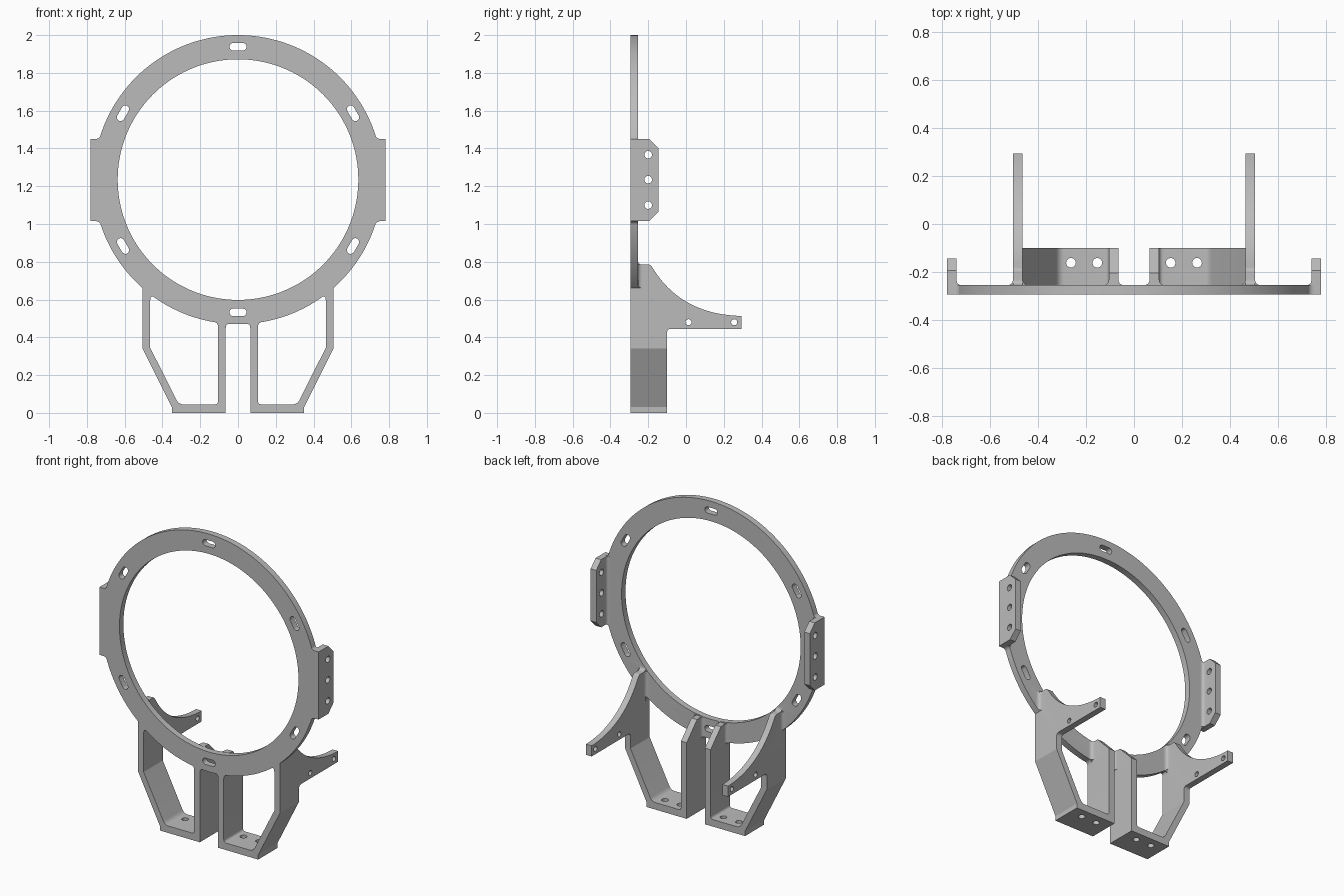
import bpy, bmesh
from math import sin, cos, pi, radians
from mathutils import Vector

cube = bpy.data.objects.get("Cube")
if cube:
    bpy.data.objects.remove(cube, do_unlink=True)

FRONT, PLATE, BACK = -0.295, -0.255, -0.10   # depth of front face, ring back, leg back
CZ, R_OUT, R_IN = 1.235, 0.765, 0.637        # ring centre height and radii

grey = bpy.data.materials.new("light_grey")
grey.use_nodes = True
grey.diffuse_color = (0.5, 0.5, 0.5, 1)
grey.node_tree.nodes["Principled BSDF"].inputs["Base Color"].default_value = (0.5, 0.5, 0.5, 1)


def prism(name, pts, axis, lo, hi, side=1):
    """Extrude a 2D outline along an axis; side=-1 mirrors it in x."""
    place = {"x": lambda p, d: (d, p[0], p[1]),
             "y": lambda p, d: (p[0], d, p[1]),
             "z": lambda p, d: (p[0], p[1], d)}[axis]
    bm = bmesh.new()
    rings = []
    for d in (lo, hi):
        ring = []
        for p in pts:
            x, y, z = place(p, d)
            ring.append(bm.verts.new((x * side, y, z)))
        rings.append(ring)
    a, b = rings
    bm.faces.new(a)
    bm.faces.new(b[::-1])
    for i in range(len(a)):
        j = (i + 1) % len(a)
        bm.faces.new((a[i], b[i], b[j], a[j]))
    bmesh.ops.recalc_face_normals(bm, faces=bm.faces)
    mesh = bpy.data.meshes.new(name)
    bm.to_mesh(mesh)
    bm.free()
    mesh.materials.append(grey)
    ob = bpy.data.objects.new(name, mesh)
    bpy.context.collection.objects.link(ob)
    return ob


def circle(u, v, r, n=24):
    return [(u + r * cos(2 * pi * i / n), v + r * sin(2 * pi * i / n)) for i in range(n)]


def bend(a, c, b, n=6):
    """Curve from a to b pulled towards corner c."""
    a, b, c = Vector(a), Vector(b), Vector(c)
    return [tuple(a * (1 - t) ** 2 + c * 2 * t * (1 - t) + b * t * t)
            for t in (i / n for i in range(n + 1))]


def fillet(a, c, b):
    return [c] + bend(a, c, b)


def slot(angle, r=0.703, half=0.025, w=0.02):
    """Rounded slot lying along the ring."""
    radial = Vector((cos(angle), sin(angle)))
    along = Vector((-radial.y, radial.x))
    mid = Vector((0, CZ)) + radial * r
    pts = []
    for end in (0, 1):
        for i in range(11):
            t = pi * i / 10 + pi * end
            pts.append(tuple(mid + along * (half * (1 - 2 * end) + w * sin(t)) + radial * w * cos(t)))
    return pts


def combine(body, tool, operation):
    mod = body.modifiers.new("combine", "BOOLEAN")
    mod.object, mod.operation, mod.solver = tool, operation, "EXACT"
    bpy.context.view_layer.objects.active = body
    bpy.ops.object.modifier_apply(modifier=mod.name)
    bpy.data.objects.remove(tool, do_unlink=True)


# Ring plate blank, with the fillets where the legs meet its back
body = prism("ring_bracket", circle(0, CZ, 0.9, 64), "y", FRONT, PLATE)
F = 0.025
for s in (-1, 1):
    for x, out, lo, hi in ((0.505, F, 0.4, 0.785), (0.465, -F, 0.4, 0.785),
                           (0.105, F, 0.4, 0.6), (0.065, -F, 0.4, 0.6)):
        pts = fillet((x + out, PLATE), (x, PLATE), (x, PLATE + F))
        combine(body, prism("leg_fillet", pts, "z", lo, hi, s), "UNION")
    pts = fillet((PLATE, 0.785 + F), (PLATE, 0.785), (PLATE + F, 0.785))
    combine(body, prism("gusset_fillet", pts, "x", 0.465, 0.505, s), "UNION")
combine(body, prism("outer_trim", circle(0, CZ, R_OUT, 144), "y", -0.5, 0.5), "INTERSECT")
combine(body, prism("bore", circle(0, CZ, R_IN, 144), "y", -0.5, 0.5), "DIFFERENCE")

# Leg frame: base, slanted wall and uprights as one open outline
frame = [(0.065, 0.44), (0.065, 0), (0.35, 0), (0.35, 0.03), (0.505, 0.34), (0.505, 0.44),
         (0.465, 0.44), (0.465, 0.345)]
frame += bend((0.325, 0.068), (0.313, 0.045), (0.29, 0.045))
frame += bend((0.125, 0.045), (0.105, 0.045), (0.105, 0.065))
frame += [(0.105, 0.44)]

# Gusset arm and inner post, side outlines
gusset = [(FRONT, 0.42), (BACK, 0.42)] + bend((BACK, 0.425), (BACK, 0.445), (BACK + 0.02, 0.445))
gusset += [(0.295, 0.445), (0.295, 0.514)]
gusset += bend((0.27, 0.514), (-0.03, 0.53), (-0.175, 0.765), 24)
gusset += bend((-0.18, 0.772), (-0.187, 0.785), (-0.2, 0.785)) + [(FRONT, 0.785)]
post = [(FRONT, 0.42), (BACK, 0.42), (BACK, 0.49), (-0.205, 0.598), (FRONT, 0.598)]

# Side flange with chamfered back corners
flange = [(FRONT, 1.015), (-0.195, 1.015), (-0.145, 1.065), (-0.145, 1.4), (-0.195, 1.45), (FRONT, 1.45)]
shoulder = [(0.70, 1.015), (0.78, 1.015), (0.78, 1.45), (0.70, 1.45)]

# Small fillets in the plane of the ring
corners = [((0.465, 0.59), (0.465, 0.632), (0.435, 0.608)),
           ((0.105, 0.455), (0.105, 0.48), (0.135, 0.484)),
           ((0.065, 0.448), (0.065, 0.475), (0.04, 0.473)),
           ((0.755, 1.45), (0.73, 1.45), (0.725, 1.475)),
           ((0.755, 1.015), (0.73, 1.015), (0.725, 0.99))]

for s in (-1, 1):
    parts = [prism("leg_frame", frame, "y", FRONT, BACK, s),
             prism("gusset_arm", gusset, "x", 0.465, 0.505, s),
             prism("inner_post", post, "x", 0.065, 0.105, s),
             prism("flange_shoulder", shoulder, "y", FRONT, PLATE, s),
             prism("side_flange", flange, "x", 0.74, 0.78, s),
             prism("flange_fillet", fillet((0.72, PLATE), (0.74, PLATE), (0.74, PLATE + 0.02)),
                   "z", 1.015, 1.45, s)]
    parts += [prism("corner_fillet", fillet(*c), "y", FRONT, PLATE, s) for c in corners]
    for part in parts:
        combine(body, part, "UNION")

    # Screw holes in flange, arm and base
    holes = [("x", (-0.2, z), 0.02, 0.7, 0.85) for z in (1.1, CZ, 1.367)]
    holes += [("x", (y, 0.48), 0.016, 0.4, 0.6) for y in (0.013, 0.255)]
    holes += [("z", (x, -0.162), 0.02, -0.1, 0.06) for x in (0.153, 0.263)]
    for axis, (u, v), r, lo, hi in holes:
        combine(body, prism("hole", circle(u, v, r), axis, lo, hi, s), "DIFFERENCE")

# Six slots round the ring
for k in range(6):
    combine(body, prism("slot", slot(radians(30 + 60 * k)), "y", -0.4, -0.2), "DIFFERENCE")

bpy.ops.object.select_all(action="DESELECT")
body.select_set(True)
bpy.context.view_layer.objects.active = body
bpy.ops.object.shade_smooth_by_angle(angle=radians(25))
